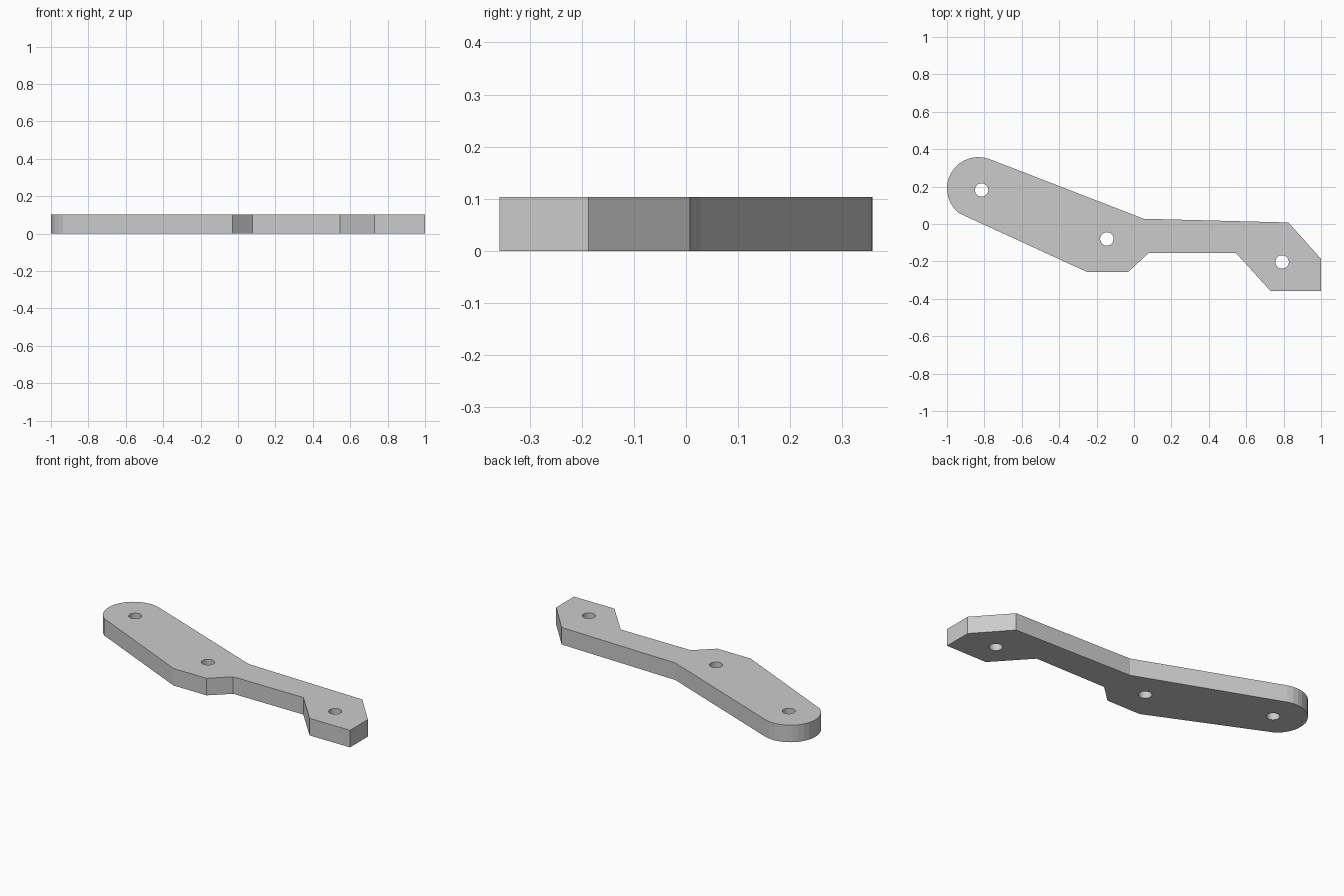
import bpy, bmesh
from math import cos, sin, radians

if "Cube" in bpy.data.objects:
    bpy.data.objects.remove(bpy.data.objects["Cube"])

THICK = 0.103


def arc(cx, cy, r, start, end, n):
    return [(cx + r * cos(radians(start + (end - start) * i / n)),
             cy + r * sin(radians(start + (end - start) * i / n))) for i in range(n + 1)]


def add_loop(curve, pts):
    s = curve.splines.new('POLY')
    s.points.add(len(pts) - 1)
    for p, (x, y) in zip(s.points, pts):
        p.co = (x, y, 0, 1)
    s.use_cyclic_u = True


curve = bpy.data.curves.new("lever_plate", 'CURVE')
curve.dimensions = '2D'
curve.fill_mode = 'BOTH'
curve.extrude = THICK / 2

# Outer outline: rounded left end, then the angular edge
add_loop(curve, arc(-0.832, 0.19, 0.168, 70, 232, 14) + [
    (-0.252, -0.256), (-0.03, -0.256), (0.077, -0.156), (0.546, -0.156),
    (0.73, -0.358), (1.0, -0.358), (1.0, -0.187), (0.826, 0.008), (0.052, 0.028)])

# Three through holes
for x, y in [(-0.815, 0.182), (-0.145, -0.08), (0.792, -0.203)]:
    add_loop(curve, arc(x, y, 0.036, 0, 345, 23))

plate = bpy.data.objects.new("lever_plate", curve)
bpy.context.collection.objects.link(plate)
plate.select_set(True)
bpy.context.view_layer.objects.active = plate
bpy.ops.object.convert(target='MESH')
plate = bpy.context.object

# Weld caps to walls and set the plate on the ground
bm = bmesh.new()
bm.from_mesh(plate.data)
bmesh.ops.remove_doubles(bm, verts=bm.verts, dist=1e-5)
bmesh.ops.translate(bm, verts=bm.verts, vec=(0, 0, THICK / 2))
bmesh.ops.recalc_face_normals(bm, faces=bm.faces)
for f in bm.faces:
    f.smooth = False
bm.to_mesh(plate.data)
bm.free()
plate.name = "lever_plate"
